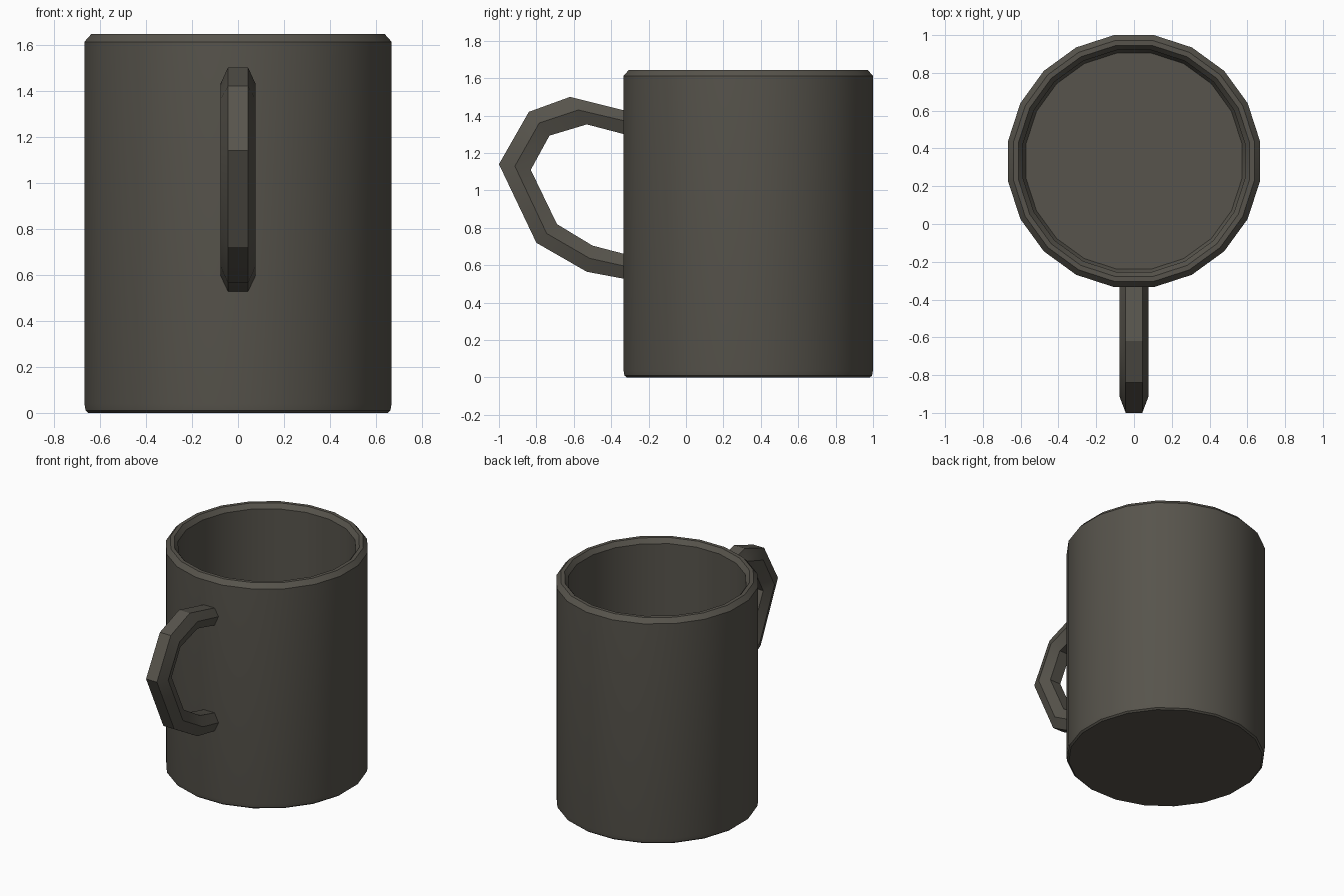
import bpy, bmesh, math

if "Cube" in bpy.data.objects:
    bpy.data.objects.remove(bpy.data.objects["Cube"])

mat = bpy.data.materials.new("dark_glaze")
mat.diffuse_color = (0.095, 0.088, 0.072, 1)
mat.use_nodes = True
mat.node_tree.nodes["Principled BSDF"].inputs["Base Color"].default_value = mat.diffuse_color


def finish(name, bm):
    bmesh.ops.recalc_face_normals(bm, faces=bm.faces)
    me = bpy.data.meshes.new(name)
    bm.to_mesh(me)
    bm.free()
    ob = bpy.data.objects.new(name, me)
    bpy.context.collection.objects.link(ob)
    me.materials.append(mat)
    bpy.ops.object.select_all(action='DESELECT')
    ob.select_set(True)
    bpy.context.view_layer.objects.active = ob
    bpy.ops.object.shade_smooth_by_angle(angle=math.radians(25))
    return ob


def skin(bm, rings):
    # Bridge consecutive closed rings and cap both ends
    loops = [[bm.verts.new(p) for p in ring] for ring in rings]
    for a, b in zip(loops, loops[1:]):
        for i in range(len(a)):
            j = (i + 1) % len(a)
            bm.faces.new((a[i], a[j], b[j], b[i]))
    bm.faces.new(loops[0])
    bm.faces.new(loops[-1])


# Mug body: 20-sided shell, profile given as (distance to flat side, height)
SIDES, CY = 20, 0.333
profile = [(0.65, 0), (0.662, 0.01), (0.667, 0.04), (0.667, 1.612), (0.638, 1.645),
           (0.612, 1.645), (0.587, 1.612), (0.587, 0.1), (0.572, 0.07)]
rings = []
for d, z in profile:
    r = d / math.cos(math.pi / SIDES)
    angles = [2 * math.pi * (i + 0.5) / SIDES for i in range(SIDES)]
    rings.append([(r * math.cos(a), CY + r * math.sin(a), z) for a in angles])
bm = bmesh.new()
skin(bm, rings)
finish("mug_body", bm)

# Handle: hexagonal section along outer, middle and inner (y, z) paths
outer = [(-0.29, 1.418), (-0.62, 1.50), (-0.84, 1.42), (-1.0, 1.14),
         (-0.80, 0.72), (-0.53, 0.565), (-0.29, 0.52)]
middle = [(-0.29, 1.363), (-0.575, 1.43), (-0.785, 1.36), (-0.915, 1.13),
          (-0.745, 0.77), (-0.515, 0.637), (-0.29, 0.587)]
inner = [(-0.29, 1.29), (-0.53, 1.353), (-0.73, 1.293), (-0.83, 1.11),
         (-0.69, 0.82), (-0.50, 0.705), (-0.29, 0.65)]
W, F = 0.076, 0.044
bm = bmesh.new()
skin(bm, [[(-F, *o), (F, *o), (W, *m), (F, *i), (-F, *i), (-W, *m)]
          for o, m, i in zip(outer, middle, inner)])
finish("handle", bm)
